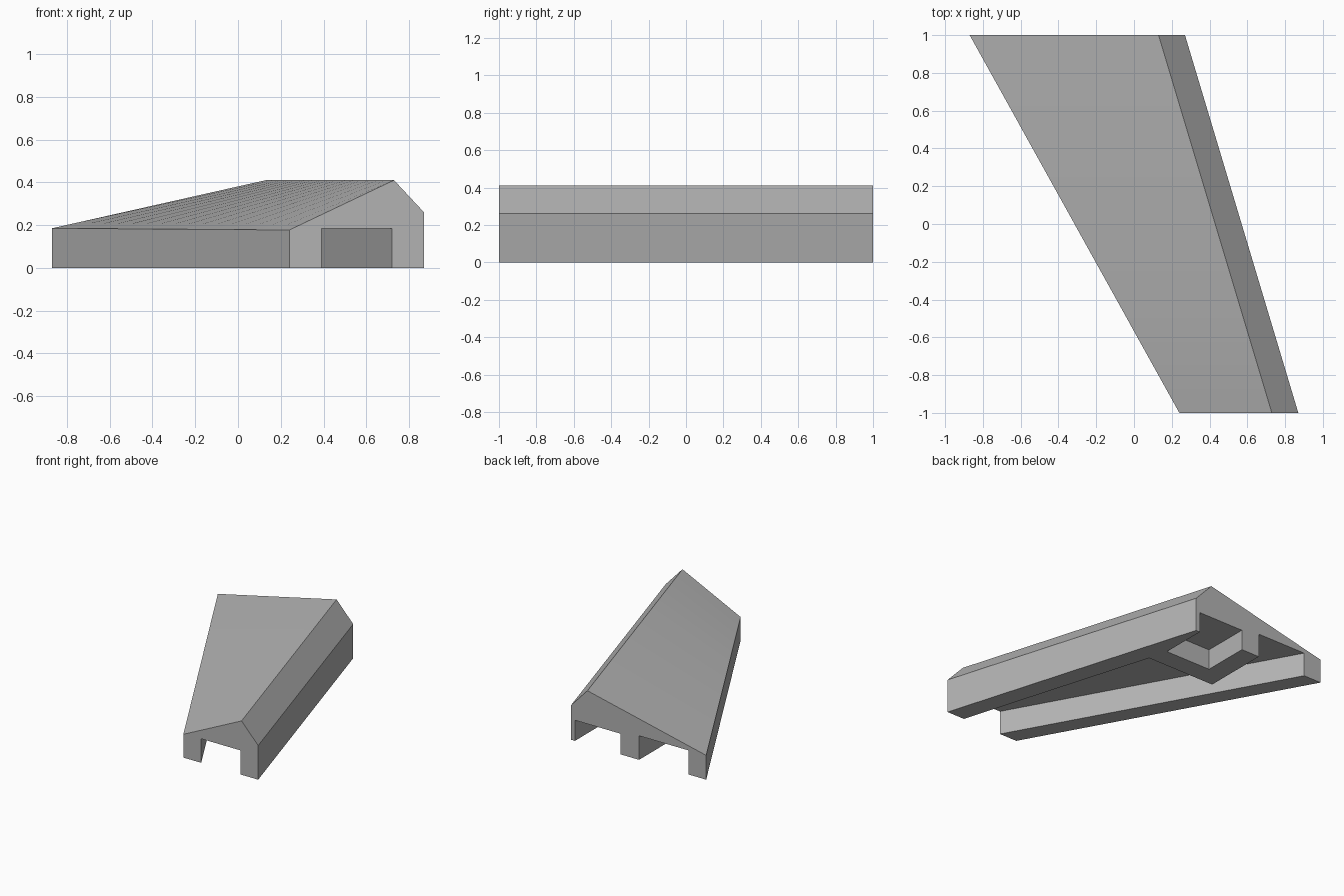
import bpy
import bmesh

cube = bpy.data.objects.get("Cube")
if cube:
    bpy.data.objects.remove(cube, do_unlink=True)

grey = bpy.data.materials.new("plain_grey")
grey.use_nodes = True
colour = (0.45, 0.45, 0.45, 1)
grey.diffuse_color = colour
grey.node_tree.nodes["Principled BSDF"].inputs["Base Color"].default_value = colour


def loft(name, sections):
    """Closed solid through matching rings of points."""
    bm = bmesh.new()
    rings = [[bm.verts.new(p) for p in ring] for ring in sections]
    for a, b in zip(rings, rings[1:]):
        for i in range(len(a)):
            j = (i + 1) % len(a)
            bm.faces.new((a[i], a[j], b[j], b[i]))
    bm.faces.new(rings[0])
    bm.faces.new(rings[-1])
    bmesh.ops.recalc_face_normals(bm, faces=bm.faces)
    mesh = bpy.data.meshes.new(name)
    bm.to_mesh(mesh)
    bm.free()
    mesh.materials.append(grey)
    obj = bpy.data.objects.new(name, mesh)
    bpy.context.collection.objects.link(obj)
    return obj


def cut(target, name, outline, top):
    """Hollow the underside with a vertical prism."""
    tool = loft(name, [[(x, y, z) for x, y in outline] for z in (-0.2, top)])
    tool.hide_render = True
    mod = target.modifiers.new(name, "BOOLEAN")
    mod.operation = "DIFFERENCE"
    mod.solver = "EXACT"
    mod.object = tool
    bpy.context.view_layer.objects.active = target
    bpy.ops.object.modifier_apply(modifier=mod.name)
    bpy.data.objects.remove(tool, do_unlink=True)


# Roof body: end profiles joined by a gently twisting slope
front = [(0.24, 0), (0.87, 0), (0.87, 0.26), (0.73, 0.41), (0.24, 0.177)]
back = [(-0.87, 0), (0.27, 0), (0.27, 0.26), (0.13, 0.41), (-0.87, 0.185)]
STEPS = 16
sections = []
for s in range(STEPS + 1):
    t = s / STEPS
    sections.append([(a[0] + (b[0] - a[0]) * t, 2 * t - 1, a[1] + (b[1] - a[1]) * t)
                     for a, b in zip(front, back)])
body = loft("roof_body", sections)


# Inner faces of the two long side rails
def left_rail(y):
    return (0.39 - 0.555 * (y + 1), y)


def right_rail(y):
    return (0.72 - 0.3 * (y + 1), y)


# Main channel, leaving an L-shaped inner wall at the back
cut(body, "channel_cutter",
    [left_rail(-1.1), right_rail(-1.1), right_rail(0.49),
     (-0.305, 0.49), (-0.305, 1.1), left_rail(1.1)], 0.183)

# Square pocket behind the inner wall
cut(body, "pocket_cutter",
    [(-0.15, 0.64), (0.235, 0.64), (0.235, 1.1), (-0.15, 1.1)], 0.157)
